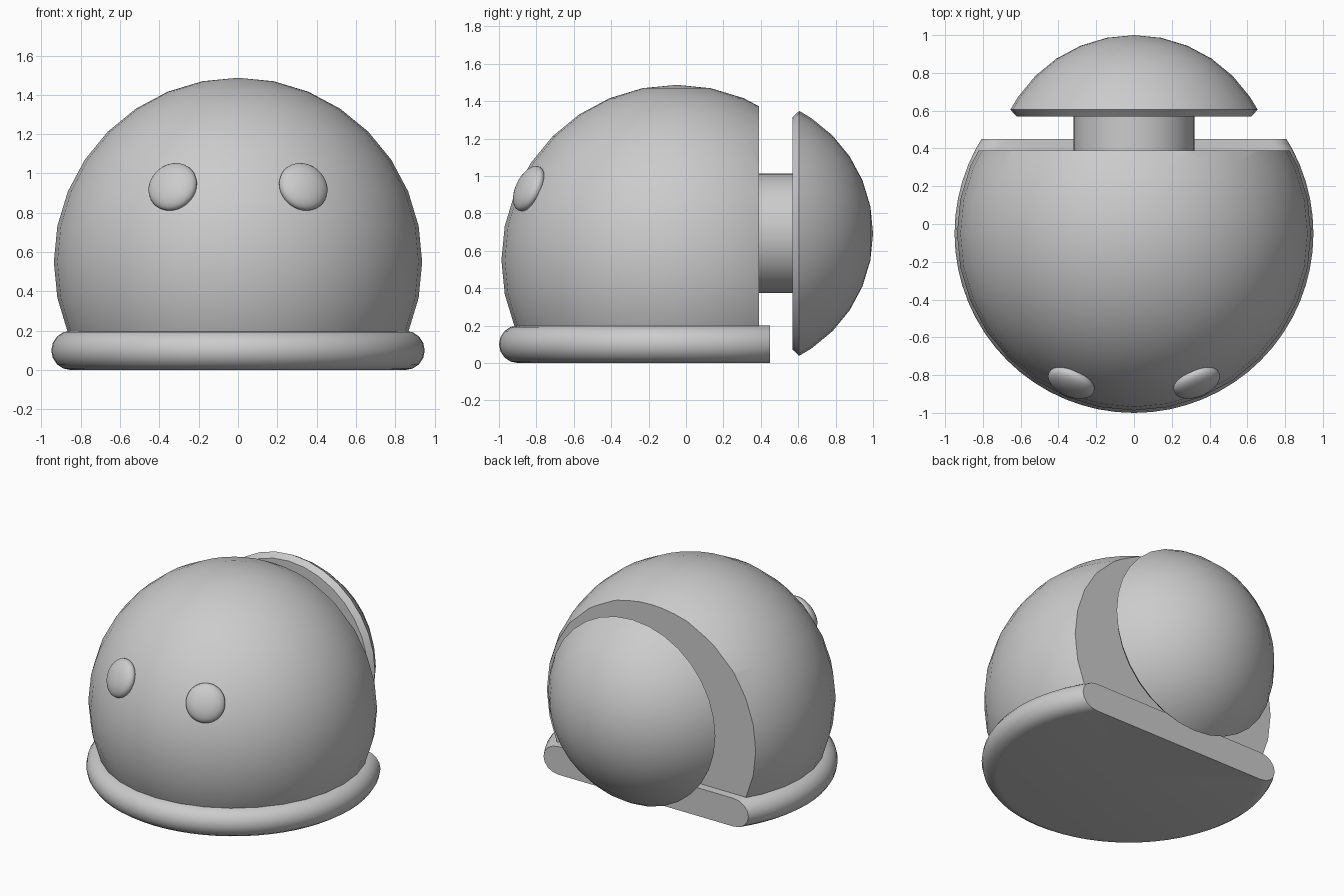
import bpy, bmesh, math
from mathutils import Matrix, Vector

if "Cube" in bpy.data.objects:
    bpy.data.objects.remove(bpy.data.objects["Cube"])


def finish(bm, name):
    bmesh.ops.recalc_face_normals(bm, faces=bm.faces[:])
    me = bpy.data.meshes.new(name)
    bm.to_mesh(me)
    bm.free()
    ob = bpy.data.objects.new(name, me)
    bpy.context.collection.objects.link(ob)
    bpy.ops.object.select_all(action='DESELECT')
    ob.select_set(True)
    bpy.context.view_layer.objects.active = ob
    bpy.ops.object.shade_smooth_by_angle(angle=math.radians(35))
    return ob


def slice_off(bm, co, normal):
    """Remove everything beyond the plane and close the cut with a flat face."""
    res = bmesh.ops.bisect_plane(bm, geom=bm.verts[:] + bm.edges[:] + bm.faces[:],
                                 plane_co=co, plane_no=normal, clear_outer=True)
    edges = [e for e in res['geom_cut'] if isinstance(e, bmesh.types.BMEdge)]
    bmesh.ops.holes_fill(bm, edges=edges, sides=0)


def lathe(profile, segments, matrix):
    """Spin an (r, z) profile around z, from axis to axis."""
    bm = bmesh.new()
    vs = [bm.verts.new((r, 0, z)) for r, z in profile]
    es = [bm.edges.new(p) for p in zip(vs, vs[1:])]
    bmesh.ops.spin(bm, geom=vs + es, cent=(0, 0, 0), axis=(0, 0, 1),
                   angle=2 * math.pi, steps=segments, use_merge=True)
    bmesh.ops.remove_doubles(bm, verts=bm.verts[:], dist=1e-4)
    bmesh.ops.transform(bm, matrix=matrix, verts=bm.verts[:])
    return bm


C, R = Vector((0, -0.05, 0.55)), 0.937

# Dome body, sliced flat at the back and sunk into the base
bm = bmesh.new()
bmesh.ops.create_uvsphere(bm, u_segments=32, v_segments=16, radius=R,
                          matrix=Matrix.Translation(C))
slice_off(bm, (0, 0, 0.12), (0, 0, -1))
slice_off(bm, (0, 0.39, 0), (0, 1, 0))
finish(bm, "dome_body")

# Base disc with rounded rim, sliced flat at the back
rim = [(0.85 + 0.1 * math.cos(a), 0.1 + 0.1 * math.sin(a))
       for a in (math.radians(-90 + 22.5 * i) for i in range(9))]
bm = lathe([(0, 0)] + rim + [(0, 0.2)], 64, Matrix.Translation((0, -0.05, 0)))
slice_off(bm, (0, 0.45, 0), (0, 1, 0))
finish(bm, "base_disc")

# Rear stem and domed cap, both spun around the y direction
back = Matrix.Translation((0, 0, 0.693)) @ Matrix.Rotation(-math.pi / 2, 4, 'X')
finish(lathe([(0, 0.35), (0.32, 0.35), (0.32, 0.59), (0, 0.59)], 32, back), "rear_stem")
cap = [(0.74 * math.sin(a), 0.26 + 0.74 * math.cos(a))
       for a in (math.radians(d) for d in (62.2, 56.25, 45, 33.75, 22.5, 11.25, 0))]
finish(lathe([(0, 0.57), (0.622, 0.57)] + cap, 32, back), "rear_cap")

# Eyes: flattened balls lying on the dome surface
for side, label in ((-1, "left"), (1, "right")):
    n = Vector((side * 0.354, -0.841, 0.407)).normalized()
    m = (Matrix.Translation(C + n * 0.938) @ n.to_track_quat('Z', 'Y').to_matrix().to_4x4()
         @ Matrix.Diagonal((0.13, 0.13, 0.058, 1)))
    bm = bmesh.new()
    bmesh.ops.create_uvsphere(bm, u_segments=32, v_segments=16, radius=1, matrix=m)
    finish(bm, "eye_" + label)
